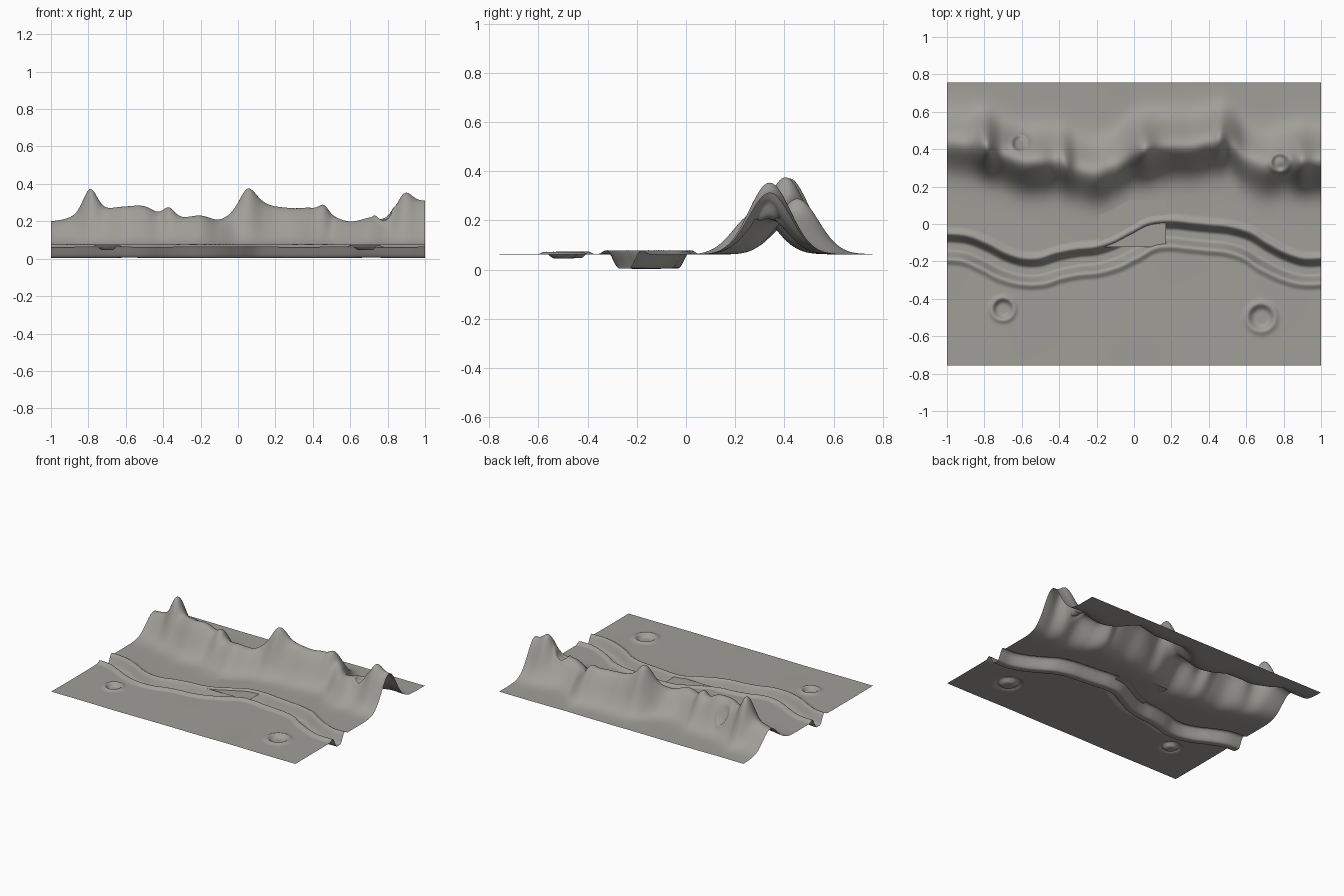
import bpy, bmesh, math

cube = bpy.data.objects.get("Cube")
if cube:
    bpy.data.objects.remove(cube, do_unlink=True)

GROUND = 0.062
HALF_X, HALF_Y = 1.0, 0.757
COLS, ROWS = 260, 200

# Profiles sampled evenly from left edge to right edge, in hundredths
RIVER = [-12, -13, -17, -22, -25, -25, -22, -20, -19, -16, -11,
         -6, -5, -6, -7, -8, -11, -17, -22, -25, -25]
CREST = [44, 43, 42, 38, 34, 34, 34, 30, 28, 32, 39,
         41, 42, 42, 44, 45, 36, 32, 34, 34, 34]
HEIGHT = [20, 22, 27, 27, 28, 28, 23, 22, 23, 21, 26,
          30, 28, 27, 27, 23, 20, 22, 23, 30, 31]
# Peaks along the ridge: position, extra height, width
PEAKS = [(-.79, .1, .035), (-.37, .05, .03), (.05, .09, .04),
         (.46, .04, .025), (.89, .055, .035)]
# Craters: centre x, centre y, radius
CRATERS = [(-.7, -.455, .06), (.68, -.5, .075), (-.61, .43, .045), (.78, .33, .05)]


def sample(values, x):
    """Smooth curve through evenly spaced values."""
    last = len(values) - 1
    t = (x + HALF_X) / (2 * HALF_X) * last
    i = min(max(int(t), 0), last - 1)
    f = t - i
    a, b, c, d = (values[min(max(k, 0), last)] for k in (i - 1, i, i + 1, i + 2))
    v = b + f * ((c - a) + f * ((2 * a - 5 * b + 4 * c - d) + f * (3 * (b - c) + d - a))) / 2
    return v / 100


def bell(d, width):
    return math.exp(-0.5 * (d / width) ** 2)


def smooth(lo, hi, v):
    t = min(max((v - lo) / (hi - lo), 0), 1)
    return t * t * (3 - 2 * t)


def ridge(x, y):
    top = sample(HEIGHT, x) - GROUND
    top += sum(h * bell(x - px, w) for px, h, w in PEAKS)
    return top * bell(y - sample(CREST, x), 0.085)


def river(x, y):
    # Flat bed, steep banks, then a low levee on each side
    slope = (sample(RIVER, x + 0.01) - sample(RIVER, x - 0.01)) / 0.02
    d = abs(y - sample(RIVER, x)) / math.hypot(1, slope)
    levee = 0.016 * (1 - smooth(0.07, 0.105, d))
    return levee - 0.074 * (1 - smooth(0.018, 0.07, d))


def craters(x, y):
    z = 0
    for cx, cy, r in CRATERS:
        d = math.hypot(x - cx, y - cy) / r
        z += 0.011 * bell(d - 1, 0.17) - 0.016 * (1 - smooth(0.45, 1, d))
    return z


def ripple(x, y):
    return 0.0012 * math.sin(7 * x + 2 * y) * math.cos(6 * y - 3 * x)


def terrain(x, y):
    z = GROUND + ridge(x, y) + river(x, y) + craters(x, y) + ripple(x, y)
    return max(z, 0)


rock = bpy.data.materials.new("grey_rock")
rock.use_nodes = True
colour = (0.35, 0.343, 0.318, 1)
rock.diffuse_color = colour
rock.node_tree.nodes["Principled BSDF"].inputs["Base Color"].default_value = colour


def sheet(name, cols, rows, place):
    """Grid sheet whose vertices are positioned by a function."""
    mesh = bpy.data.meshes.new(name)
    bm = bmesh.new()
    bmesh.ops.create_grid(bm, x_segments=cols, y_segments=rows, size=1)
    for v in bm.verts:
        v.co = place(v.co.x, v.co.y)
    for f in bm.faces:
        f.smooth = True
    bm.to_mesh(mesh)
    bm.free()
    mesh.materials.append(rock)
    obj = bpy.data.objects.new(name, mesh)
    bpy.context.collection.objects.link(obj)
    return obj


# Ground with ridge, river bed and craters
sheet("terrain", COLS, ROWS,
      lambda u, v: (u * HALF_X, v * HALF_Y, terrain(u * HALF_X, v * HALF_Y)))

# Flat slab bridging the river bed
sheet("flat_slab", 1, 1, lambda u, v: (-0.008 + u * 0.178, 0.003 + v * 0.126, 0.065))
